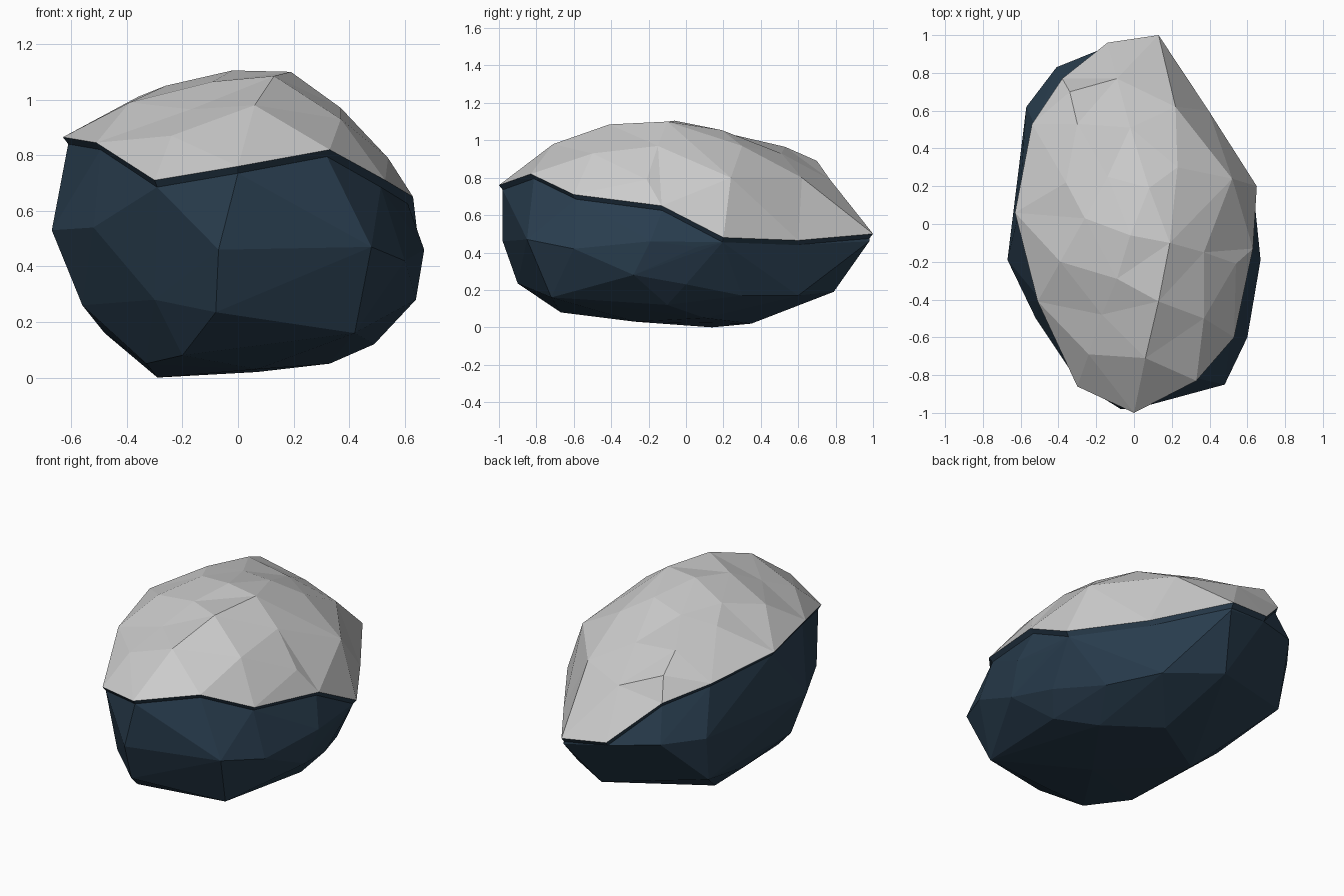
import bpy, bmesh
from mathutils import Vector
from mathutils.geometry import delaunay_2d_cdt

if "Cube" in bpy.data.objects:
    bpy.data.objects.remove(bpy.data.objects["Cube"])

# Snow edge, counter-clockwise from the front tip
rim = [(0, -1, .76), (.33, -.83, .82), (.53, -.6, .71), (.63, -.13, .65), (.65, .2, .48),
       (.395, .6, .465), (.13, 1, .5), (-.14, .96, .53), (-.38, .77, .76), (-.54, .53, .83),
       (-.63, .06, .865), (-.51, -.41, .845), (-.3, -.86, .71)]

# Facet corners on the snow crown; the first two share a forced ridge
crown = [(.22, .62, .8), (.52, .24, .8), (.06, -.71, .98), (-.24, -.69, .87),
         (-.17, -.48, .965), (.13, -.41, 1.085), (.37, -.5, .93), (.37, -.15, .97),
         (.54, -.21, .79), (.23, .3, .97), (.19, -.1, 1.1), (-.02, -.06, 1.105),
         (-.09, -.29, 1.065), (-.26, .03, 1.05), (-.39, -.2, .99), (-.36, .22, 1.01),
         (-.14, .25, 1.03), (.08, .19, 1.055), (-.02, .51, .93), (-.3, .53, .965),
         (-.34, .7, .89), (-.09, .77, .79)]

# Facet corners of the stone: belt, lower slope, underside
belt = [(-.07, -.98, .46), (.22, -.9, .47), (.48, -.85, .47), (.6, -.6, .42), (.67, -.19, .46),
        (.64, .06, .43), (.13, .98, .46), (-.41, .83, .54), (-.57, .62, .54), (-.67, -.19, .53),
        (-.52, -.5, .54), (-.28, -.82, .57)]
lower = [(-.08, -.9, .235), (.31, -.77, .2), (.42, -.72, .16), (.64, -.28, .28), (.58, 0, .23),
         (.45, .3, .17), (.3, .6, .17), (.01, .79, .19), (-.55, .57, .27), (-.48, .13, .16),
         (-.56, -.2, .26), (-.56, .1, .28), (-.3, -.72, .28)]
under = [(-.2, -.67, .08), (-.33, -.41, .05), (.07, -.27, .03), (.33, .1, .05), (.49, -.1, .12),
         (.07, .35, .02), (-.29, .14, 0)]


def add_object(name, bm, color=None):
    mesh = bpy.data.meshes.new(name)
    bm.to_mesh(mesh)
    bm.free()
    obj = bpy.data.objects.new(name, mesh)
    bpy.context.collection.objects.link(obj)
    if color:
        mat = bpy.data.materials.new(name + "_color")
        mat.diffuse_color = color
        mat.use_nodes = True
        mat.node_tree.nodes["Principled BSDF"].inputs["Base Color"].default_value = mat.diffuse_color
        mesh.materials.append(mat)
    return obj


# Snow cap: facets triangulated in plan inside the rim
pts = rim + crown
n = len(rim)
flat = [Vector(p[:2]) for p in pts]
out, _, faces, origin, _, _ = delaunay_2d_cdt(flat, [(n, n + 1)], [list(range(n))], 1, 1e-5)
bm = bmesh.new()
verts = [bm.verts.new((v.x, v.y, pts[origin[i][0]][2])) for i, v in enumerate(out)]
for f in faces:
    bm.faces.new([verts[i] for i in f])
add_object("snow_cap", bm)

# Stone body: faceted hull, open beneath the snow
inner = [(x * .97, y * .98, z - .025) for x, y, z in rim]
bm = bmesh.new()
edge = [bm.verts.new(p) for p in inner]
for p in belt + lower + under:
    bm.verts.new(p)
bmesh.ops.convex_hull(bm, input=bm.verts[:])
loose = [v for v in bm.verts if not v.link_faces]
edge = set(edge) - set(loose)
bmesh.ops.delete(bm, geom=loose, context='VERTS')
bmesh.ops.recalc_face_normals(bm, faces=bm.faces[:])
bm.normal_update()
hidden = [f for f in bm.faces if f.normal.z > .5 and all(v in edge for v in f.verts)]
bmesh.ops.delete(bm, geom=hidden, context='FACES')

# Dark overhanging lip joining the stone to the snow edge
low = [bm.verts.new(p) for p in inner]
top = [bm.verts.new(p) for p in rim]
for i in range(n):
    j = (i + 1) % n
    bm.faces.new((low[i], low[j], top[j], top[i]))
add_object("stone_body", bm, (.022, .047, .077, 1))
